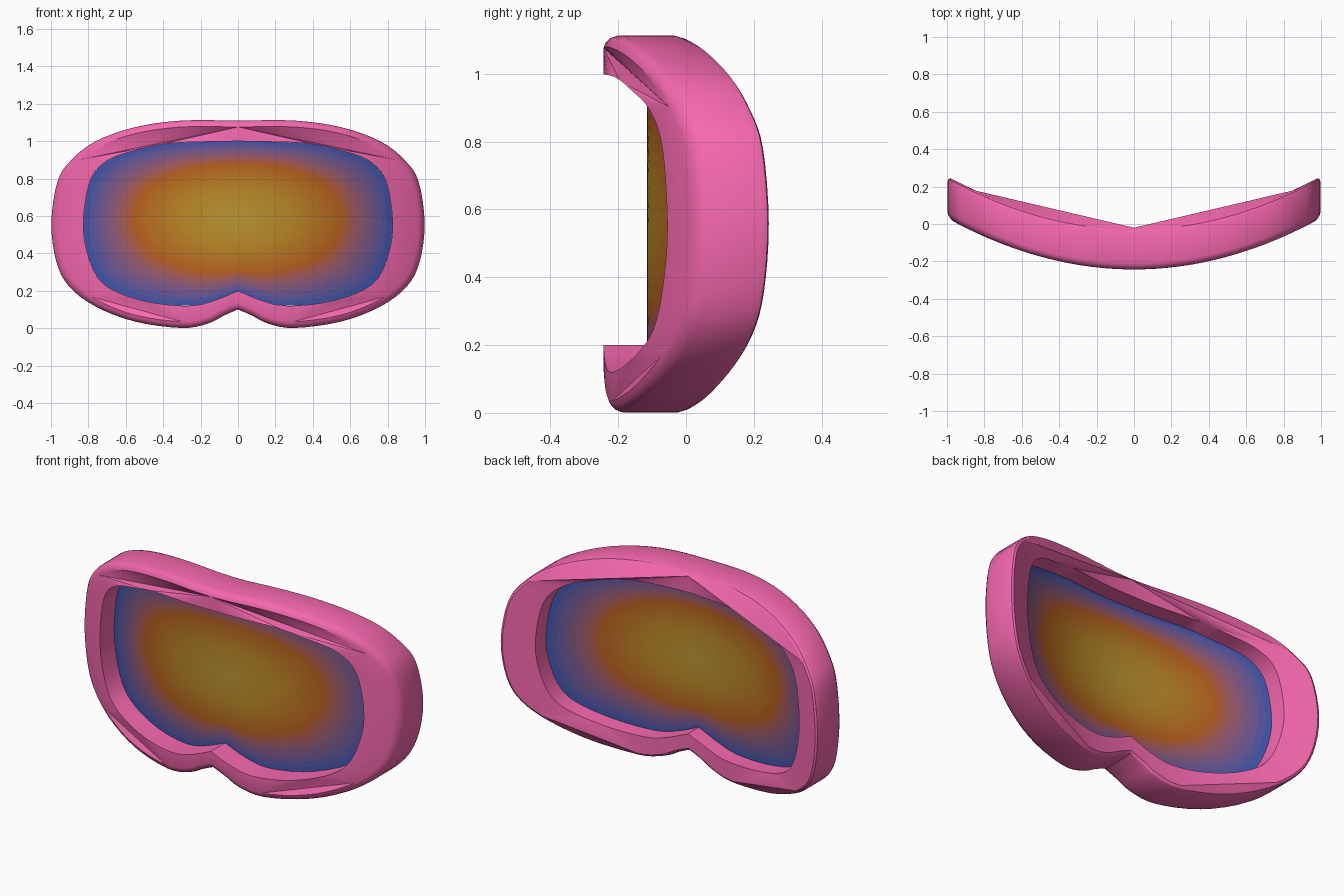
import bpy, bmesh, math
from mathutils import Vector

if "Cube" in bpy.data.objects:
    bpy.data.objects.remove(bpy.data.objects["Cube"])

CURVE = 0.275      # wrap-around bend of the whole goggle
FRONT, BACK = -0.243, -0.02

# half outlines (x, z), from top centre round to bottom centre
OUTER = [(0, 1.11), (0.3, 1.11), (0.55, 1.075), (0.76, 1.0), (0.89, 0.9), (0.965, 0.785),
         (0.998, 0.56), (0.97, 0.35), (0.9, 0.22), (0.76, 0.115), (0.55, 0.035),
         (0.3, 0.001), (0.16, 0.025), (0.07, 0.07), (0, 0.1)]
INNER = [(0, 1.0), (0.35, 0.99), (0.55, 0.95), (0.7, 0.895), (0.79, 0.79), (0.826, 0.58),
         (0.81, 0.42), (0.75, 0.27), (0.64, 0.19), (0.45, 0.135), (0.25, 0.12),
         (0.12, 0.15), (0, 0.2)]


def smooth(pts, sub):
    """Catmull-Rom curve through the points."""
    p = [Vector(q) for q in pts]
    p = [2 * p[0] - p[1]] + p + [2 * p[-1] - p[-2]]
    out = []
    for a, b, c, d in zip(p, p[1:], p[2:], p[3:]):
        for k in range(sub):
            t = k / sub
            out.append(0.5 * (2 * b + (c - a) * t + (2 * a - 5 * b + 4 * c - d) * t * t
                              + (3 * b - a - 3 * c + d) * t ** 3))
    return out + [p[-2]]


def inset(pts, d):
    out = []
    for i, p in enumerate(pts):
        t = pts[min(i + 1, len(pts) - 1)] - pts[max(i - 1, 0)]
        n = Vector((t.y, -t.x)).normalized()
        if i == 0 or i == len(pts) - 1:
            n = Vector((0, -1 if i == 0 else 1))
        out.append(p + n * d)
    return out


def material(name, rgb):
    m = bpy.data.materials.new(name)
    m.diffuse_color = (*rgb, 1)
    m.use_nodes = True
    m.node_tree.nodes["Principled BSDF"].inputs["Base Color"].default_value = m.diffuse_color
    return m


def finish(bm, name, mats, angle):
    me = bpy.data.meshes.new(name)
    bm.to_mesh(me)
    bm.free()
    for m in mats:
        me.materials.append(m)
    ob = bpy.data.objects.new(name, me)
    bpy.context.collection.objects.link(ob)
    bpy.ops.object.select_all(action='DESELECT')
    ob.select_set(True)
    bpy.context.view_layer.objects.active = ob
    mod = ob.modifiers.new("mirror", 'MIRROR')
    mod.use_clip = True
    bpy.ops.object.modifier_apply(modifier="mirror")
    bpy.ops.object.shade_smooth_by_angle(angle=math.radians(angle))


# frame: rounded outer wall, straight inner wall, creased front and back
bm = bmesh.new()
outer, inner = smooth(OUTER, 4), smooth(INNER, 4)


def loop(pts, y):
    return [bm.verts.new((p.x, y + CURVE * p.x ** 2, p.y)) for p in pts]


def bridge(a, b):
    for i in range(len(a) - 1):
        bm.faces.new((a[i], a[i + 1], b[i + 1], b[i]))


def nearest(rim, x, z):
    return min(range(len(rim)), key=lambda i: math.hypot(rim[i].co.x - x, rim[i].co.z - z))


def cap(rim, edge):
    """Ring face with long straight creases across the brow and the cheek."""
    brow = (0, nearest(rim, 0.83, 0.9))
    cheek = (nearest(rim, 0.8, 0.18), nearest(rim, 0.28, 0.036))
    for a, b in (brow, cheek):
        for i in range(a, b - 1):
            bm.faces.new((rim[b], rim[i], rim[i + 1]))
    chain = [v for i, v in enumerate(rim) if not any(a < i < b for a, b in (brow, cheek))]
    i = j = 0
    while i < len(chain) - 1 or j < len(edge) - 1:
        dist = lambda p, q: math.hypot(p.co.x - q.co.x, p.co.z - q.co.z)
        step_edge = i == len(chain) - 1 or (
            j < len(edge) - 1 and dist(chain[i], edge[j + 1]) < dist(chain[i + 1], edge[j]))
        if step_edge:
            bm.faces.new((chain[i], edge[j + 1], edge[j]))
            j += 1
        else:
            bm.faces.new((chain[i], chain[i + 1], edge[j]))
            i += 1


section = [(0.034, FRONT), (0.018, FRONT + 0.006), (0.006, FRONT + 0.018), (0, FRONT + 0.035),
           (0, BACK - 0.03), (0.006, BACK - 0.01), (0.018, BACK)]
loops = [loop(inset(outer, d), y) for d, y in section]
for a, b in zip(loops, loops[1:]):
    bridge(a, b)
in_front, in_back = loop(inner, FRONT), loop(inner, BACK)
bridge(in_back, in_front)
cap(loops[0], in_front)
cap(loops[-1], in_back)
bmesh.ops.recalc_face_normals(bm, faces=bm.faces)
finish(bm, "goggle_frame", [material("pink", (0.93, 0.14, 0.43))], 30)

# lens: curved sheet of colour rings, elliptical inside and frame-shaped at the edge
STOPS = [(0, (0.50, 0.32, 0.035)), (0.35, (0.50, 0.25, 0.02)), (0.68, (0.48, 0.11, 0.012)),
         (0.86, (0.20, 0.10, 0.25)), (1.0, (0.03, 0.09, 0.42))]
RINGS = 28


def tint(t):
    for (t0, a), (t1, b) in zip(STOPS, STOPS[1:]):
        if t <= t1:
            k = (t - t0) / (t1 - t0)
            return [u + (v - u) * k for u, v in zip(a, b)]


bm = bmesh.new()
centre = Vector((0, 0.59))
rings = []
for r in range(1, RINGS + 1):
    t = r / RINGS
    pts = []
    for p in smooth(INNER, 3):
        o = p - centre
        a = math.atan2(o.y / 0.44, o.x / 0.83)
        e = Vector((0.83 * math.cos(a), 0.44 * math.sin(a)))
        pts.append(centre + t * e.lerp(o, t ** 3))
    rings.append(loop(pts, -0.115))
hub = bm.verts.new((0, -0.115, centre.y))
for i in range(len(rings[0]) - 1):
    bm.faces.new((hub, rings[0][i], rings[0][i + 1]))
for r in range(1, RINGS):
    for i in range(len(rings[0]) - 1):
        f = bm.faces.new((rings[r - 1][i], rings[r][i], rings[r][i + 1], rings[r - 1][i + 1]))
        f.material_index = r
bmesh.ops.recalc_face_normals(bm, faces=bm.faces)
mats = [material("lens_tint_%d" % r, tint((r + 0.5) / RINGS)) for r in range(RINGS)]
finish(bm, "goggle_lens", mats, 60)
